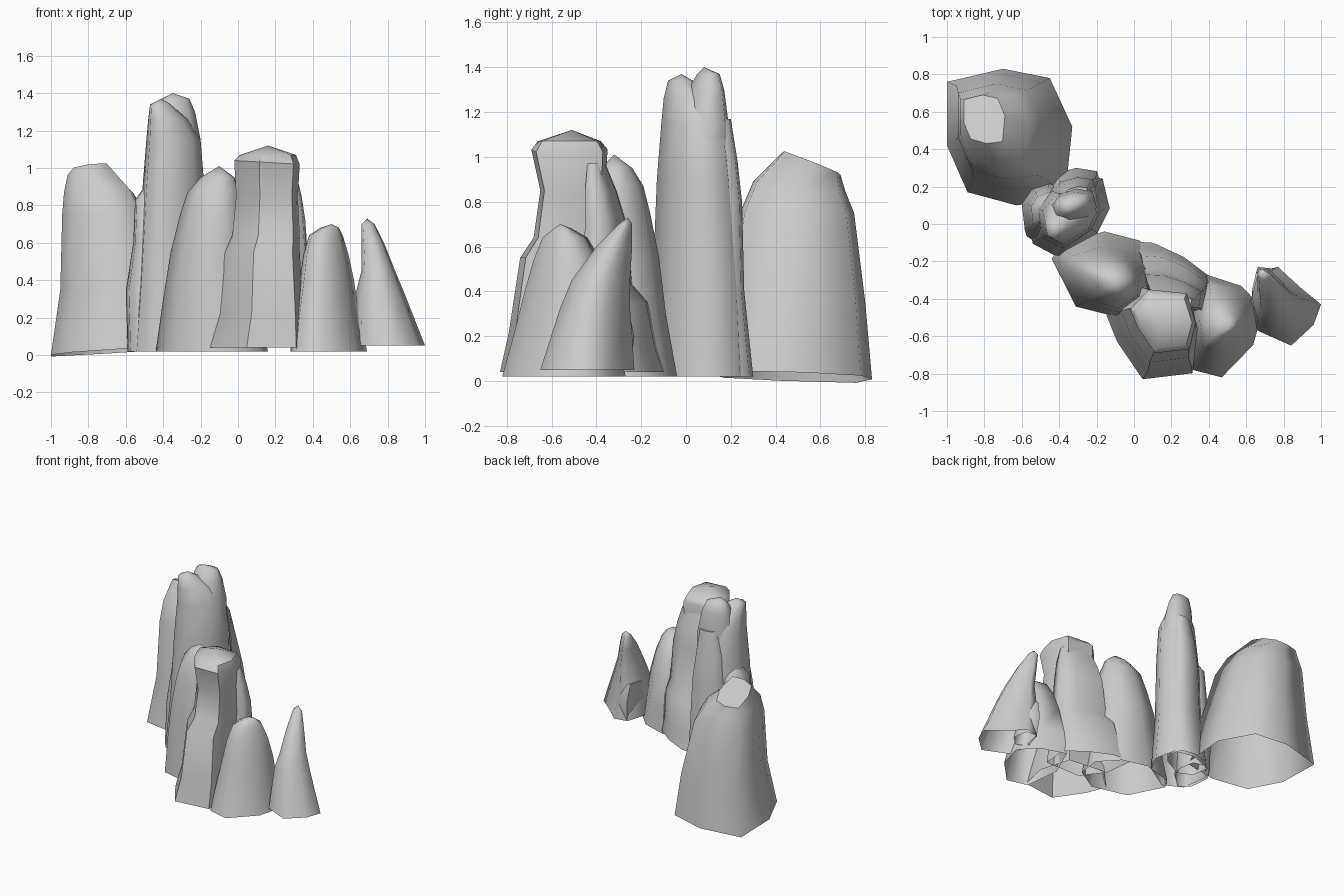
import bpy
import bmesh
import math
from mathutils import Vector

cube = bpy.data.objects.get("Cube")
if cube:
    bpy.data.objects.remove(cube, do_unlink=True)

stone = bpy.data.materials.new("grey stone")
stone.use_nodes = True
stone.diffuse_color = (0.6, 0.6, 0.6, 1)
stone.node_tree.nodes["Principled BSDF"].inputs["Base Color"].default_value = (0.6, 0.6, 0.6, 1)

UNIT = 0.01  # all measurements below are in hundredths


def normalised(outline):
    """Scale an outline to the square from -1 to 1."""
    xs, ys = zip(*outline)
    mid_x, mid_y = (min(xs) + max(xs)) / 2, (min(ys) + max(ys)) / 2
    half_x, half_y = (max(xs) - min(xs)) / 2, (max(ys) - min(ys)) / 2
    return [((x - mid_x) / half_x, (y - mid_y) / half_y) for x, y in outline]


def rock(name, outline, levels, tip=None, sharp=82):
    """Loft an open-bottomed pillar. Each level is height, x range, y range and
    optional tilt; the top closes with a flat face or a tip point."""
    shape = normalised(outline)
    bm = bmesh.new()
    rings = []
    for z, x0, x1, y0, y1, *tilt in levels:
        tilt_x, tilt_y = tilt or (0, 0)
        ring = []
        for u, v in shape:
            point = Vector(((x0 + x1 + u * (x1 - x0)) / 2,
                            (y0 + y1 + v * (y1 - y0)) / 2,
                            z + u * tilt_x + v * tilt_y))
            ring.append(bm.verts.new(point * UNIT))
        rings.append(ring)
    count = len(shape)
    for low, high in zip(rings, rings[1:]):
        for i in range(count):
            j = (i + 1) % count
            bm.faces.new((low[i], low[j], high[j], high[i]))
    top = rings[-1]
    if tip:
        peak = bm.verts.new(Vector(tip) * UNIT)
        for i in range(count):
            bm.faces.new((top[i], top[(i + 1) % count], peak))
    else:
        bm.faces.new(top)
    mesh = bpy.data.meshes.new(name)
    bm.to_mesh(mesh)
    bm.free()
    mesh.materials.append(stone)
    obj = bpy.data.objects.new(name, mesh)
    bpy.context.collection.objects.link(obj)
    bpy.ops.object.select_all(action="DESELECT")
    obj.select_set(True)
    bpy.context.view_layer.objects.active = obj
    bpy.ops.object.shade_smooth_by_angle(angle=math.radians(sharp))
    if not tip:
        mesh.polygons[-1].use_smooth = False


# Broad pillar at the back right end, cut off by a slanted flat facet
rock("broad_back_pillar",
     [(-100, 76), (-100, 42), (-89, 17), (-63, 10), (-37, 13),
      (-33, 52), (-45, 78), (-70, 83)],
     [(2, -100, -33, 10, 83, 2, -1), (35, -95, -39, 18, 80),
      (75, -94, -49, 24, 75), (87, -93, -56, 30, 71, 0, -2),
      (97, -91, -69, 43, 69, 1, -5)])

# Tall pillar with a split crown, and the slabs leaning on it
tall_outline = [(-60, 12), (-57, -10), (-42, -18), (-20, -4),
                (-13, 10), (-17, 27), (-33, 30), (-50, 24)]
rock("tall_pillar", tall_outline,
     [(2, -57, -13, -18, 27), (40, -54, -16, -15, 25), (90, -51, -18, -13, 21),
      (115, -49, -20, -11, 18), (126, -48, -27, -10, 12),
      (134, -47, -36, -8, 3)],
     tip=(-41, -2, 137))
rock("tall_pillar_crown", tall_outline,
     [(105, -45, -20, -6, 19), (115, -45, -20, -5, 19),
      (130, -43, -23, 1, 17), (137, -41, -26, 5, 15)],
     tip=(-35, 8, 140))
rock("tall_pillar_rear_slab", tall_outline,
     [(2, -50, -17, 2, 30), (40, -46, -18, 4, 26), (80, -44, -20, 5, 25),
      (98, -42, -22, 6, 23), (117, -38, -24, 8, 20)])
rock("tall_pillar_side_slab", tall_outline,
     [(2, -59, -35, -12, 22), (34, -60, -35, -8, 22), (60, -56, -38, -6, 20),
      (83, -55, -40, -3, 17), (90, -50, -42, 2, 12)])

# Rounded middle pillar, its foot reaching under the front pillar
rock("middle_pillar",
     [(-44, -18), (-33, -44), (-10, -51), (5, -40), (7, -22),
      (-4, -8), (-20, -3), (-40, -10)],
     [(2, -44, 16, -51, -4), (30, -40, 10, -49, -9), (55, -36, 5, -47, -12),
      (75, -31, 3, -45, -16), (87, -27, 1, -42, -19), (95, -20, -2, -38, -24)],
     tip=(-10, -32, 101))

# Front pillar with a flared foot, narrow neck and blunt angular head
rock("front_pillar",
     [(-15, -50), (-9, -64), (5, -83), (32, -80), (37, -60),
      (30, -38), (0, -35)],
     [(4, -15, 36, -83, -32), (22, -10, 35, -79, -33), (55, -7, 33, -74, -34),
      (64, -3, 33, -68, -35), (85, -1, 32, -65, -36), (103, -2, 33, -69, -35, -1, 0),
      (107, 1, 31, -66, -38)],
     tip=(16, -51, 112), sharp=40)

# Buttress hugging the back of the front pillar, with a shoulder and a wide foot
rock("rear_buttress",
     [(-5, -9), (-2, -30), (10, -45), (38, -45), (40, -27), (26, -17), (10, -10)],
     [(4, -5, 41, -48, -9), (15, 2, 40, -47, -13), (35, 4, 39, -46, -17),
      (43, 5, 38, -46, -24), (72, 6, 36, -45, -27), (85, 7, 34, -45, -31),
      (97, 9, 31, -44, -36)])

# Short rounded pillar
rock("short_pillar",
     [(33, -77), (48, -81), (64, -64), (69, -45), (58, -33), (40, -27), (30, -50)],
     [(2, 28, 69, -82, -27), (20, 30, 65, -77, -29), (40, 33, 62, -72, -33),
      (54, 35, 59, -68, -38), (64, 38, 56, -64, -44), (68, 44, 54, -59, -51)],
     tip=(50, -56, 70))

# Leaning spike at the left end, with a small stub at its foot
rock("leaning_spike",
     [(62, -42), (66, -57), (84, -65), (96, -54), (100, -43), (89, -34),
      (77, -23), (67, -25)],
     [(5, 62, 100, -65, -23), (33, 63, 89, -56, -25), (45, 66, 84, -51, -25),
      (60, 66, 78, -40, -24), (70, 66, 73, -30, -24)],
     tip=(69, -26, 73))
rock("spike_stub",
     [(62, -42), (70, -46), (78, -38), (76, -24), (66, -23)],
     [(5, 64, 78, -44, -25), (20, 63, 76, -42, -23), (33, 63, 72, -38, -26)])
